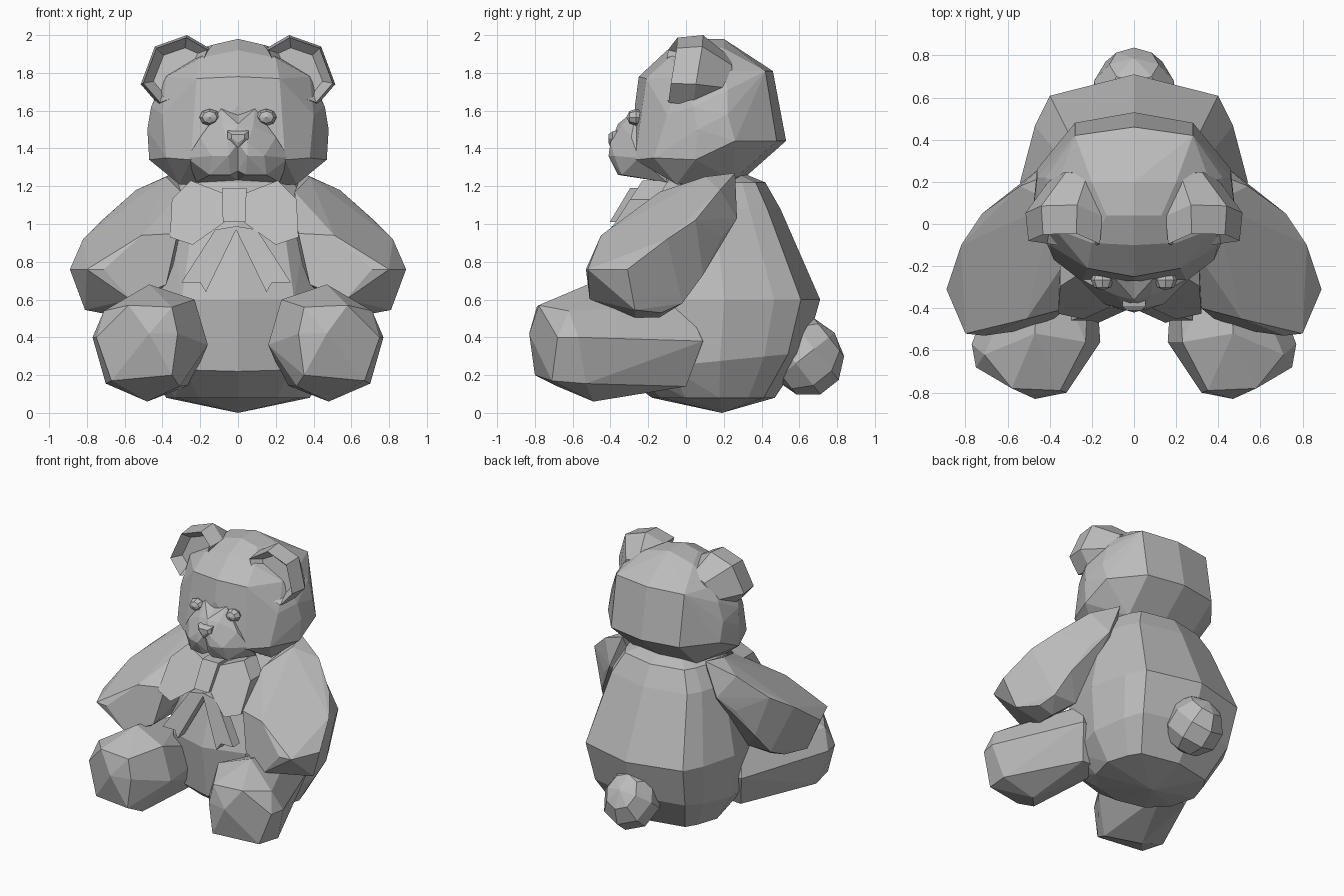
import bpy, bmesh
from mathutils import Matrix, Vector

default_cube = bpy.data.objects.get("Cube")
if default_cube:
    bpy.data.objects.remove(default_cube, do_unlink=True)

grey = bpy.data.materials.new("plain_grey")
grey.use_nodes = True
grey.diffuse_color = (.5, .5, .5, 1)
for node in grey.node_tree.nodes:
    if node.type == 'BSDF_PRINCIPLED':
        node.inputs["Base Color"].default_value = grey.diffuse_color


def finish(name, bm):
    """Turn a bmesh into a flat shaded object."""
    bmesh.ops.recalc_face_normals(bm, faces=bm.faces[:])
    mesh = bpy.data.meshes.new(name)
    bm.to_mesh(mesh)
    bm.free()
    mesh.materials.append(grey)
    obj = bpy.data.objects.new(name, mesh)
    bpy.context.collection.objects.link(obj)
    return obj


def flip(points):
    return [(-x, y, z) for x, y, z in points]


def faceted(name, points):
    """Solid faceted lump wrapped around a few corner points."""
    bm = bmesh.new()
    for point in points:
        bm.verts.new(point)
    bmesh.ops.remove_doubles(bm, verts=bm.verts[:], dist=.001)
    bmesh.ops.convex_hull(bm, input=bm.verts[:])
    loose = [v for v in bm.verts if not v.link_faces]
    bmesh.ops.delete(bm, geom=loose, context='VERTS')
    bmesh.ops.dissolve_limit(bm, angle_limit=.07, verts=bm.verts[:], edges=bm.edges[:])
    return finish(name, bm)


def symmetric(name, points):
    return faceted(name, points + flip(points))


def pair(name, points):
    faceted("left_" + name, points)
    faceted("right_" + name, flip(points))


def loft(bm, rings):
    """Join equal rings with side faces and cap both ends; returns the first cap."""
    loops = [[bm.verts.new(p) for p in ring] for ring in rings]
    count = len(loops[0])
    for low, high in zip(loops, loops[1:]):
        for i in range(count):
            j = (i + 1) % count
            bm.faces.new((low[i], low[j], high[j], high[i]))
    bm.faces.new(loops[-1])
    return bm.faces.new(loops[0][::-1])


def slab(name, outline, side, centre, front, thickness):
    """Ribbon plate whose front follows the function front(z)."""
    bm = bmesh.new()
    loft(bm, [[(centre + side * x, front(z) + back, z) for x, z in outline]
              for back in (0, thickness)])
    return finish(name, bm)


def ball(name, segments, rings, matrix):
    bm = bmesh.new()
    bmesh.ops.create_uvsphere(bm, u_segments=segments, v_segments=rings,
                              radius=1, matrix=matrix)
    return finish(name, bm)


# Body: rings of one half section, given as height, tilt, half width, front and back
section = [(0, -1), (.55, -.85), (.88, -.45), (1, .1), (.87, .57), (.74, .82), (0, 1)]
body = [(0, .19, 0)]
for z, tilt, width, front, back in [
        (.08, 0, .38, -.18, .47), (.27, .05, .5, -.37, .63), (.6, 0, .54, -.42, .71),
        (1.08, 0, .42, -.27, .5), (1.22, 0, .33, -.15, .42), (1.27, 0, .2, -.05, .3)]:
    middle, half = (front + back) / 2, (back - front) / 2
    body += [(fx * width, middle + fy * half, z + fy * tilt) for fx, fy in section]
symmetric("body", body)

# Arms
pair("arm", [
    (.34, .26, 1.27), (.38, .1, 1.25), (.54, .18, 1.18), (.72, .05, 1.02),
    (.82, -.1, .92), (.89, -.31, .76), (.8, -.52, .76), (.81, -.27, .545),
    (.71, -.53, .76), (.57, -.51, .6), (.51, -.45, .94), (.32, -.4, .95),
    (.38, -.45, .68), (.3, -.14, 1.17), (.6, -.27, .505), (.6, -.14, .505),
    (.72, -.13, .53), (.68, -.02, .58), (.5, -.02, .58),
    (.63, .09, .73), (.54, .19, .93), (.44, .27, 1.03), (.3, .1, .9)])

# Legs, with a low point in the middle of each sole
pair("leg", [
    (.47, -.83, .42), (.35, -.8, .2), (.32, -.8, .42), (.35, -.79, .56),
    (.58, -.78, .57), (.75, -.68, .4), (.67, -.71, .17),
    (.48, -.49, .06), (.7, -.53, .155), (.77, -.57, .4), (.71, -.62, .54),
    (.47, -.52, .68), (.23, -.56, .6), (.16, -.56, .36), (.31, -.68, .14),
    (.52, .09, .38), (.45, 0, .14), (.45, 0, .57), (.2, .05, .38), (.25, 0, .15)])

# Tail
ball("tail", 8, 5, Matrix.Translation((0, .63, .3))
     @ Matrix.Rotation(-.9, 4, 'X') @ Matrix.Diagonal((.2, .22, .2, 1)))

# Head
symmetric("head", [
    (0, .2, 1.98), (0, .04, 1.98), (.13, .04, 1.95), (.2, .2, 1.93),
    (0, .46, 1.81), (.28, .42, 1.81), (.36, .2, 1.81), (.42, .22, 1.71),
    (0, -.1, 1.92), (.2, -.09, 1.88), (.38, -.02, 1.78),
    (0, -.25, 1.78), (.22, -.21, 1.77),
    (0, -.27, 1.63), (.22, -.24, 1.6), (.4, -.1, 1.58), (.46, .04, 1.62),
    (.48, .06, 1.5), (.46, .22, 1.58),
    (0, .53, 1.44), (.28, .48, 1.44), (.46, .26, 1.44), (.47, .05, 1.34),
    (.38, -.17, 1.35), (.25, -.27, 1.34),
    (0, .27, 1.21), (.26, .25, 1.23), (.31, -.05, 1.21), (0, -.05, 1.2)])

# Muzzle in two lobes that leave a crease for the mouth
pair("muzzle", [
    (0, -.36, 1.53), (.08, -.34, 1.52), (.2, -.29, 1.46), (.27, -.25, 1.35),
    (.15, -.34, 1.26), (.04, -.36, 1.26), (.05, -.41, 1.36), (.14, -.38, 1.36),
    (.05, -.4, 1.43), (0, -.39, 1.43), (0, -.35, 1.28), (0, -.1, 1.23),
    (.22, -.1, 1.22), (0, -.15, 1.64), (.09, -.26, 1.61)])

# Nose
symmetric("nose", [(.055, -.39, 1.49), (.055, -.39, 1.45), (0, -.4, 1.405),
                   (.035, -.41, 1.475), (.035, -.41, 1.455), (0, -.41, 1.43),
                   (.055, -.33, 1.5), (.055, -.33, 1.45), (0, -.33, 1.41)])

for side, label in ((1, "left_"), (-1, "right_")):
    # Eyes
    ball(label + "eye", 8, 4, Matrix.Translation((side * .15, -.265, 1.565))
         @ Matrix.Rotation(1.57, 4, 'X') @ Matrix.Diagonal((.055, .045, .05, 1)))

    # Ears: cups with a sunken front, leaning and narrowing back into the head
    outline = [(.15, 1.93), (.27, 2), (.44, 1.94), (.515, 1.74), (.42, 1.63), (.24, 1.7)]
    start = Vector((.32, 1.81))
    rings = []
    for depth, size, middle in ((-.11, .93, start), (.02, 1, start),
                                (.24, .62, Vector((.25, 1.76)))):
        ring = [middle + (Vector(p) - start) * size for p in outline]
        rings.append([(side * p.x, depth + (p.x - .3) * .15 + max(0, p.y - 1.85) * .5, p.y)
                      for p in ring])
    bm = bmesh.new()
    cup = loft(bm, rings)
    bm.normal_update()
    bmesh.ops.inset_region(bm, faces=[cup], thickness=.055)
    for vert in cup.verts:
        vert.co.y += .07
    finish(label + "ear", bm)

    # Bow loops and hanging ribbons
    slab(label + "bow_loop", [(.05, 1.16), (.23, 1.23), (.33, 1.13), (.34, .93),
                              (.22, .89), (.05, 1.01)],
         side, -.02, lambda z: -.25 - (1.2 - z) * .65, .14)
    slab(label + "ribbon", [(-.01, .99), (.16, .64), (.19, .69), (.29, .69), (.11, .97)],
         side, -.01, lambda z: -.39 - (1 - z) * .22, .08)

# Bow knot
slab("bow_knot", [(-.06, 1.01), (.06, 1.01), (.065, 1.19), (-.065, 1.19)],
     1, -.02, lambda z: -.29 - (1.2 - z) * .6, .14)
